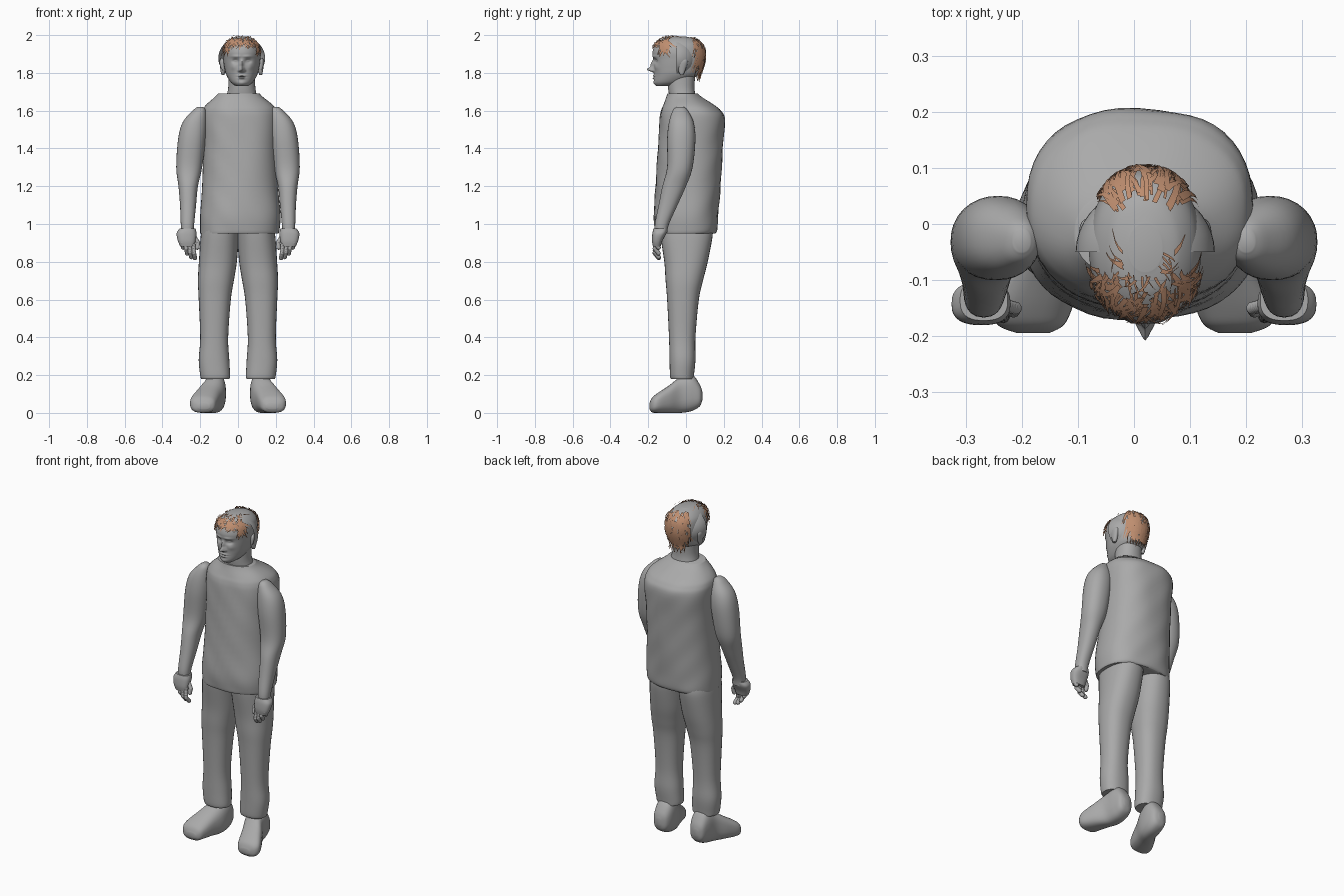
import bpy, bmesh, math, random
from mathutils import Vector

random.seed(4)
old = bpy.data.objects.get("Cube")
if old:
    bpy.data.objects.remove(old)


def material(name, rgb):
    m = bpy.data.materials.new(name)
    m.use_nodes = True
    m.diffuse_color = (*rgb, 1)
    m.node_tree.nodes["Principled BSDF"].inputs["Base Color"].default_value = (*rgb, 1)
    return m


GREY = material("plain grey", (0.4, 0.4, 0.4))
BROWN = material("hair brown", (0.52, 0.27, 0.16))


def finish(bm, name, mat=GREY):
    me = bpy.data.meshes.new(name)
    bm.to_mesh(me)
    bm.free()
    ob = bpy.data.objects.new(name, me)
    bpy.context.collection.objects.link(ob)
    me.materials.append(mat)
    bpy.ops.object.select_all(action="DESELECT")
    ob.select_set(True)
    bpy.context.view_layer.objects.active = ob
    bpy.ops.object.shade_smooth_by_angle(angle=math.radians(50))
    return ob


def spline(rows, t):
    """Smoothly interpolated section at row position t."""
    i = min(int(t), len(rows) - 2)
    f = t - i
    a, b, c, d = (rows[max(0, min(len(rows) - 1, i + k))] for k in (-1, 0, 1, 2))
    return [q + f * (r - p) / 2 + f * f * (p - 2.5 * q + 2 * r - s / 2)
            + f ** 3 * (1.5 * (q - r) + (s - p) / 2) for p, q, r, s in zip(a, b, c, d)]


def section_point(sec, ang, power):
    """Point on a rounded section: (level, a, b)."""
    t, a0, a1, b0, b1 = sec
    c, s = math.cos(ang), math.sin(ang)
    e = 2 / power
    return (t, (a0 + a1) / 2 + (a1 - a0) / 2 * math.copysign(abs(c) ** e, c),
            (b0 + b1) / 2 + (b1 - b0) / 2 * math.copysign(abs(s) ** e, s))


def loft(name, rows, side=1, along="z", power=2.2, sides=32, steps=5, shape=None):
    """Skin over sections (level, min, max, min, max)."""
    bm = bmesh.new()
    rings = []
    for k in range((len(rows) - 1) * steps + 1):
        sec = spline(rows, k / steps)
        ring = []
        for j in range(sides):
            t, a, b = section_point(sec, math.tau * j / sides, power)
            p = Vector((a, b, t)) if along == "z" else Vector((a, t, b))
            if shape:
                shape(p)
            p.x *= side
            ring.append(bm.verts.new(p))
        rings.append(ring)
    for lo, hi in zip(rings, rings[1:]):
        for j in range(sides):
            n = (j + 1) % sides
            bm.faces.new((lo[j], lo[n], hi[n], hi[j]))
    bm.faces.new(rings[0])
    bm.faces.new(rings[-1])
    bmesh.ops.recalc_face_normals(bm, faces=bm.faces)
    return finish(bm, name)


def tube(name, points, radius, side):
    """Rounded tapering finger through points."""
    bm = bmesh.new()
    for p, q in zip(points, points[1:]):
        p, q = Vector(p), Vector(q)
        for k in range(7):
            ret = bmesh.ops.create_icosphere(bm, subdivisions=2, radius=radius)
            bmesh.ops.translate(bm, verts=ret["verts"], vec=p.lerp(q, k / 6))
    for v in bm.verts:
        v.co.x *= side
    bmesh.ops.recalc_face_normals(bm, faces=bm.faces)
    return finish(bm, name)


# Sweater body
def soft_folds(p):
    w = 0.003 * math.sin(23 * p.z + 9 * p.x) * math.sin(31 * p.x + 12 * p.z)
    p.y += w if p.y > 0 else -w


loft("torso", [
    (0.95, -0.2, 0.215, -0.16, 0.155), (0.97, -0.2, 0.22, -0.165, 0.165),
    (1.05, -0.2, 0.225, -0.17, 0.17), (1.2, -0.19, 0.212, -0.16, 0.182),
    (1.4, -0.185, 0.207, -0.15, 0.196), (1.55, -0.192, 0.212, -0.14, 0.206),
    (1.6, -0.188, 0.205, -0.132, 0.185), (1.63, -0.17, 0.185, -0.12, 0.15),
    (1.67, -0.125, 0.135, -0.103, 0.085), (1.69, -0.105, 0.115, -0.096, 0.06)],
    power=2.35, sides=48, shape=soft_folds)

# Limbs, drawn on the right side and flipped for the left
for word, s in (("right", 1), ("left", -1)):
    loft(word + "_arm", [
        (1.62, -0.215, -0.185, -0.05, -0.01), (1.6, -0.24, -0.17, -0.07, 0.01),
        (1.54, -0.292, -0.165, -0.09, 0.04), (1.45, -0.317, -0.17, -0.1, 0.05),
        (1.3, -0.327, -0.19, -0.1, 0.035), (1.2, -0.315, -0.212, -0.125, 0),
        (1.1, -0.307, -0.222, -0.145, -0.045), (1.0, -0.303, -0.232, -0.165, -0.09),
        (0.95, -0.3, -0.236, -0.165, -0.1)], s)
    loft(word + "_palm", [
        (0.975, -0.31, -0.225, -0.172, -0.1), (0.95, -0.325, -0.22, -0.178, -0.105),
        (0.91, -0.318, -0.225, -0.18, -0.125), (0.88, -0.305, -0.232, -0.175, -0.135)],
        s, power=2.6)
    for k, (x, end) in enumerate(((0.3, 0.875), (0.279, 0.845), (0.258, 0.825), (0.238, 0.82))):
        tube(f"{word}_finger_{k + 1}", [(-x, -0.16, 0.9), (-x + 0.005, -0.165, end + 0.025),
                                        (-x + 0.01, -0.145, end)], 0.012, s)
    tube(word + "_thumb", [(-0.23, -0.145, 0.93), (-0.212, -0.15, 0.9), (-0.215, -0.155, 0.875)], 0.012, s)
    loft(word + "_trouser_leg", [
        (0.98, -0.19, 0.006, -0.14, 0.14), (0.93, -0.198, 0.004, -0.135, 0.14),
        (0.8, -0.207, -0.006, -0.115, 0.115), (0.7, -0.212, -0.022, -0.108, 0.09),
        (0.6, -0.208, -0.038, -0.1, 0.068), (0.4, -0.2, -0.052, -0.09, 0.05),
        (0.28, -0.208, -0.046, -0.087, 0.05), (0.2, -0.2, -0.042, -0.085, 0.042),
        (0.18, -0.195, -0.045, -0.08, 0.04)], s, power=2.3)
    loft(word + "_shoe", [
        (0.087, -0.14, -0.11, 0.07, 0.11), (0.073, -0.165, -0.08, 0.035, 0.15),
        (0.03, -0.178, -0.065, 0.01, 0.205), (-0.03, -0.19, -0.068, 0, 0.19),
        (-0.09, -0.225, -0.09, 0, 0.145), (-0.15, -0.253, -0.11, 0, 0.105),
        (-0.18, -0.243, -0.125, 0.003, 0.08), (-0.194, -0.21, -0.15, 0.02, 0.05)],
        s, along="y", power=2.6)

# Neck and head
loft("neck", [(1.66, -0.065, 0.105, -0.085, 0.055), (1.72, -0.052, 0.092, -0.095, 0.045),
              (1.8, -0.05, 0.09, -0.1, 0.05)])
HEAD = [(1.73, -0.01, 0.05, -0.155, -0.07), (1.75, -0.038, 0.078, -0.168, 0),
        (1.79, -0.062, 0.102, -0.168, 0.065), (1.83, -0.072, 0.112, -0.17, 0.085),
        (1.87, -0.078, 0.118, -0.172, 0.095), (1.91, -0.08, 0.12, -0.177, 0.095),
        (1.95, -0.07, 0.11, -0.162, 0.082), (1.98, -0.042, 0.082, -0.125, 0.045),
        (1.992, -0.01, 0.05, -0.085, 0.0)]
# Face relief: side offset, height, width, tallness, push forward
FACE = [(0, 1.818, 0.012, 0.012, 0.036), (0, 1.845, 0.009, 0.02, 0.016),
        (0.033, 1.862, 0.016, 0.011, -0.015), (0.033, 1.862, 0.009, 0.005, 0.007),
        (0.03, 1.887, 0.025, 0.007, 0.005), (0.013, 1.812, 0.007, 0.006, 0.01),
        (0, 1.785, 0.02, 0.005, 0.009), (0, 1.772, 0.018, 0.005, 0.008),
        (0, 1.778, 0.022, 0.002, -0.005), (0, 1.745, 0.02, 0.012, 0.005),
        (0.045, 1.83, 0.015, 0.015, 0.004)]


def carve_face(p):
    if p.y < -0.07:
        x, z = abs(p.x - 0.02), p.z
        p.y -= sum(d * math.exp(-((x - u) / w) ** 2 - ((z - v) / h) ** 2) for u, v, w, h, d in FACE)


loft("head", HEAD, power=2.1, sides=128, steps=12, shape=carve_face)

for word, s in (("right", -1), ("left", 1)):
    loft(word + "_ear", [(1.79, -0.008, 0.008, -0.03, -0.015), (1.81, -0.012, 0.012, -0.04, -0.005),
                         (1.86, -0.015, 0.018, -0.045, 0.01), (1.88, -0.008, 0.008, -0.03, 0)],
         s).location.x = 0.02 + s * 0.1

# Half shell around the back and sides of the head
bm = bmesh.new()
bmesh.ops.create_uvsphere(bm, u_segments=40, v_segments=24, radius=1)
bmesh.ops.bisect_plane(bm, geom=bm.verts[:] + bm.edges[:] + bm.faces[:], plane_co=(0, 0, 0),
                       plane_no=(0, 1, 0), clear_inner=True)
for v in bm.verts:
    v.co = (0.02 + 0.124 * v.co.x, -0.05 + 0.115 * v.co.y, 1.878 + 0.112 * v.co.z)
finish(bm, "head_shell")

# Hair made of thin overlapping strips that follow the head
LEVELS = [spline(HEAD, k / 20) for k in range((len(HEAD) - 1) * 20 + 1)]


def scalp(ang, z, lift):
    sec = min(LEVELS, key=lambda r: abs(r[0] - max(z, 1.8)))
    t, x, y = section_point(sec, ang, 2.1)
    out = Vector((x - 0.02, y + 0.035, (t - 1.87) * 0.8)).normalized() * lift
    return Vector((x + out.x, y + out.y, min(z + out.z, 2.0)))


def strands(name, count, facing, spread, low, high, length, drift):
    bm = bmesh.new()
    for _ in range(count):
        ang = facing + random.uniform(-spread, spread)
        top = random.uniform(low, high)
        size = random.uniform(0.5, 1) * length
        turn = random.uniform(-drift, drift)
        lift = random.uniform(0.003, 0.012)
        half = random.uniform(0.03, 0.08)
        prev = None
        for k in range(5):
            f = k / 4
            w = half * (1 - 0.8 * f)
            z = top - size * f
            pair = [bm.verts.new(scalp(ang + turn * f + e * w, z, lift)) for e in (-1, 1)]
            if prev:
                bm.faces.new((prev[0], pair[0], pair[1], prev[1]))
            prev = pair
    finish(bm, name, BROWN)


BACK, FRONT = math.pi / 2, -math.pi / 2
strands("back_hair", 200, BACK, 0.85, 1.86, 1.985, 0.09, 0.3)
strands("nape_hair", 70, BACK, 0.6, 1.81, 1.87, 0.075, 0.25)
strands("fringe_hair", 110, FRONT, 1.15, 1.955, 1.985, 0.04, 0.5)
strands("temple_hair_right", 25, FRONT - 1.0, 0.25, 1.92, 1.96, 0.05, 0.3)
strands("temple_hair_left", 25, FRONT + 1.0, 0.25, 1.92, 1.96, 0.05, 0.3)
strands("crown_hair", 30, FRONT, 1.5, 1.985, 1.992, 0.01, 0.5)
